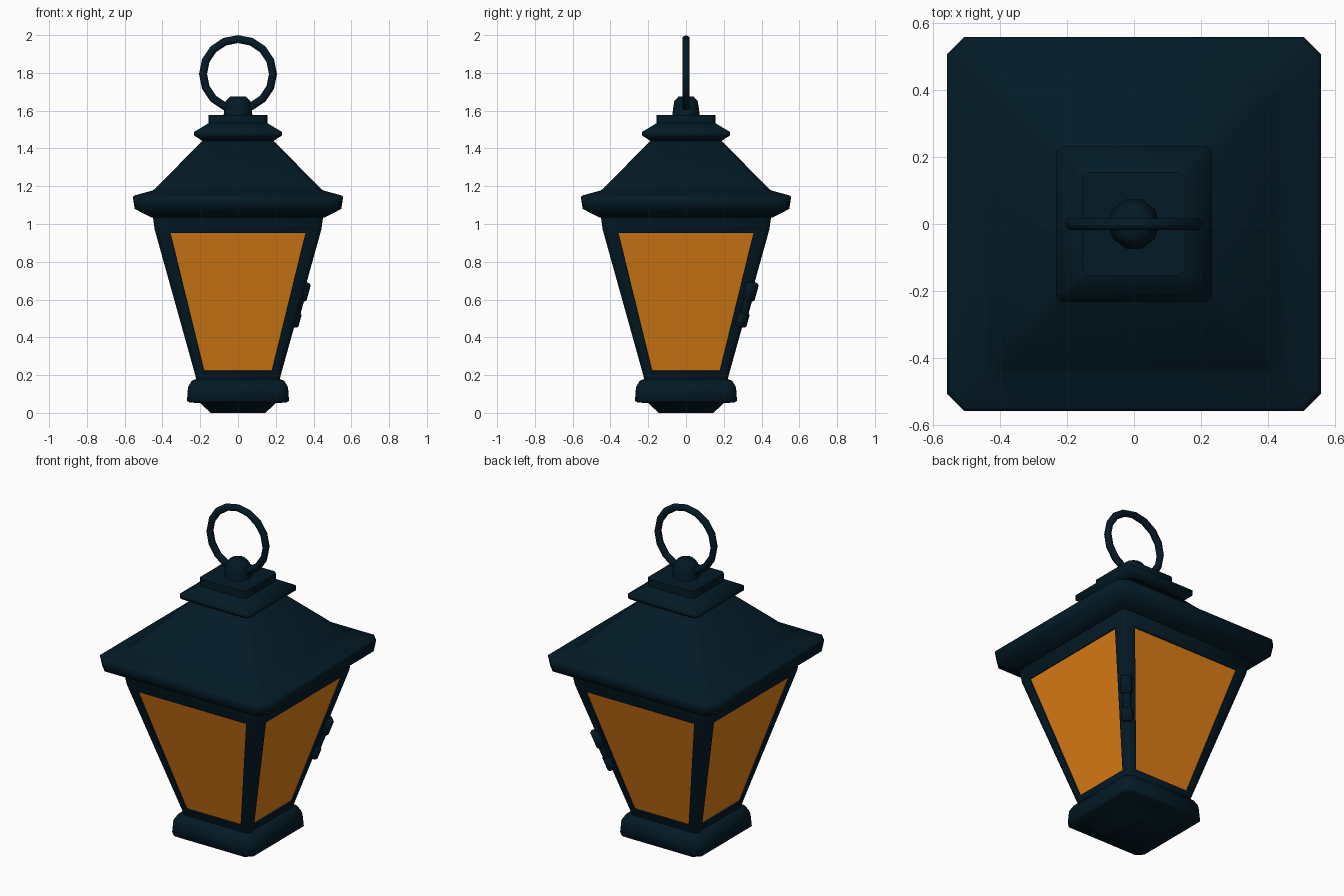
import bpy, bmesh, math
from mathutils import Vector, Matrix

cube = bpy.data.objects.get("Cube")
if cube:
    bpy.data.objects.remove(cube, do_unlink=True)


def material(name, colour):
    m = bpy.data.materials.new(name)
    m.use_nodes = True
    m.diffuse_color = colour
    m.node_tree.nodes["Principled BSDF"].inputs["Base Color"].default_value = colour
    return m


METAL = material("dark blue metal", (0.001, 0.0105, 0.0195, 1))
GLASS = material("amber glass", (0.745, 0.215, 0.008, 1))


def square_ring(half, z, cut):
    """Square outline with chamfered corners."""
    pts = []
    for i in range(4):
        turn = Matrix.Rotation(i * math.pi / 2, 3, 'Z')
        pts += [turn @ Vector((half, -half + cut, z)), turn @ Vector((half, half - cut, z))]
    return pts


def round_ring(radius, z, sides=10):
    return [Vector((radius * math.cos(math.tau * i / sides),
                    radius * math.sin(math.tau * i / sides), z)) for i in range(sides)]


def smooth(obj, angle):
    bpy.ops.object.select_all(action='DESELECT')
    obj.select_set(True)
    bpy.context.view_layer.objects.active = obj
    bpy.ops.object.shade_smooth_by_angle(angle=math.radians(angle))


def finish(bm, name, angle):
    bmesh.ops.recalc_face_normals(bm, faces=bm.faces)
    mesh = bpy.data.meshes.new(name)
    bm.to_mesh(mesh)
    bm.free()
    mesh.materials.append(METAL)
    obj = bpy.data.objects.new(name, mesh)
    bpy.context.collection.objects.link(obj)
    smooth(obj, angle)
    return obj


def loft(rings):
    """Skin a stack of outlines and cap both ends."""
    bm = bmesh.new()
    rows = [[bm.verts.new(p) for p in ring] for ring in rings]
    n = len(rows[0])
    for low, high in zip(rows, rows[1:]):
        for i in range(n):
            j = (i + 1) % n
            bm.faces.new((low[i], low[j], high[j], high[i]))
    bm.faces.new(rows[0][::-1])
    bm.faces.new(rows[-1])
    return bm


def square_part(name, profile, angle=80):
    return finish(loft([square_ring(*p) for p in profile]), name, angle)


# Base: tapered foot flowing into a wider plinth
square_part("base", [(0.145, 0, 0.03), (0.2, 0.052, 0.03), (0.258, 0.055, 0.035),
                     (0.27, 0.064, 0.035), (0.265, 0.135, 0.035),
                     (0.245, 0.17, 0.03), (0.215, 0.182, 0.025)])

# Tapered body with slightly recessed glass in each side
LOW, HIGH = (0.225, 0.195), (0.441, 0.97)
SLOPE = (HIGH[0] - LOW[0]) / (HIGH[1] - LOW[1])


def half_at(z):
    return LOW[0] + SLOPE * (z - LOW[1])


bm = loft([square_ring(0.22, 0.17, 0.02), square_ring(*LOW, 0.02),
           square_ring(*HIGH, 0.022), square_ring(0.451, 1.04, 0.022)])
bm.normal_update()
panes = [f for f in bm.faces if f.calc_area() > 0.3 and f.calc_center_median().z < 0.9]
for pane in panes:
    n = pane.normal.copy()
    out = Vector((n.x, n.y, 0)).normalized()
    side = Vector((-out.y, out.x, 0))
    bmesh.ops.inset_region(bm, faces=[pane], thickness=0.02)
    middle = pane.calc_center_median().z
    for v in pane.verts:
        z, width = (0.953, 0.359) if v.co.z > middle else (0.222, 0.18)
        width = math.copysign(width, v.co.dot(side))
        v.co = out * half_at(z) + side * width + Vector((0, 0, z))
    # Extra step gives the frame a square inner lip
    bmesh.ops.inset_region(bm, faces=[pane], thickness=0.001, depth=-0.008)
    pane.material_index = 1
body = finish(bm, "body_frame", 50)
body.data.materials.append(GLASS)

# Roof with a flared, chamfered eave
square_part("roof", [(0.43, 1.03, 0.03), (0.46, 1.035, 0.035), (0.547, 1.08, 0.05),
                     (0.557, 1.145, 0.05), (0.545, 1.152, 0.05), (0.45, 1.178, 0.04),
                     (0.425, 1.2, 0.035), (0.185, 1.445, 0.02)])

# Collar and cap block
square_part("collar", [(0.185, 1.438, 0.015), (0.232, 1.468, 0.015),
                       (0.232, 1.488, 0.015), (0.145, 1.54, 0.015)])
square_part("cap_block", [(0.155, 1.53, 0.02), (0.155, 1.577, 0.02)])

# Knob and carrying ring
finish(loft([round_ring(r, z) for r, z in
             [(0.077, 1.57), (0.072, 1.61), (0.065, 1.65), (0.043, 1.674)]]), "knob", 80)
bpy.ops.mesh.primitive_torus_add(major_radius=0.185, minor_radius=0.021, major_segments=16,
                                 minor_segments=6, location=(0, 0, 1.794),
                                 rotation=(math.pi / 2, math.pi / 2, 0))
ring = bpy.context.object
ring.name = "carrying_ring"
ring.data.materials.append(METAL)
smooth(ring, 80)

# Latch plates along one corner post
tilt = Matrix.Rotation(math.pi / 4, 4, 'Z') @ Matrix.Rotation(math.atan(SLOPE * math.sqrt(2)), 4, 'Y')
for name, z, width, depth, height in [("latch_top", 0.645, 0.062, 0.062, 0.1),
                                      ("latch_bar", 0.575, 0.045, 0.045, 0.2),
                                      ("latch_bottom", 0.495, 0.06, 0.052, 0.08)]:
    bm = bmesh.new()
    bmesh.ops.create_cube(bm, size=1)
    bmesh.ops.scale(bm, vec=(depth, width, height), verts=bm.verts)
    bmesh.ops.bevel(bm, geom=list(bm.edges), offset=0.01, segments=1, affect='EDGES')
    corner = half_at(z) - 0.012
    bmesh.ops.transform(bm, matrix=Matrix.Translation((corner, corner, z)) @ tilt, verts=bm.verts)
    finish(bm, name, 60)
